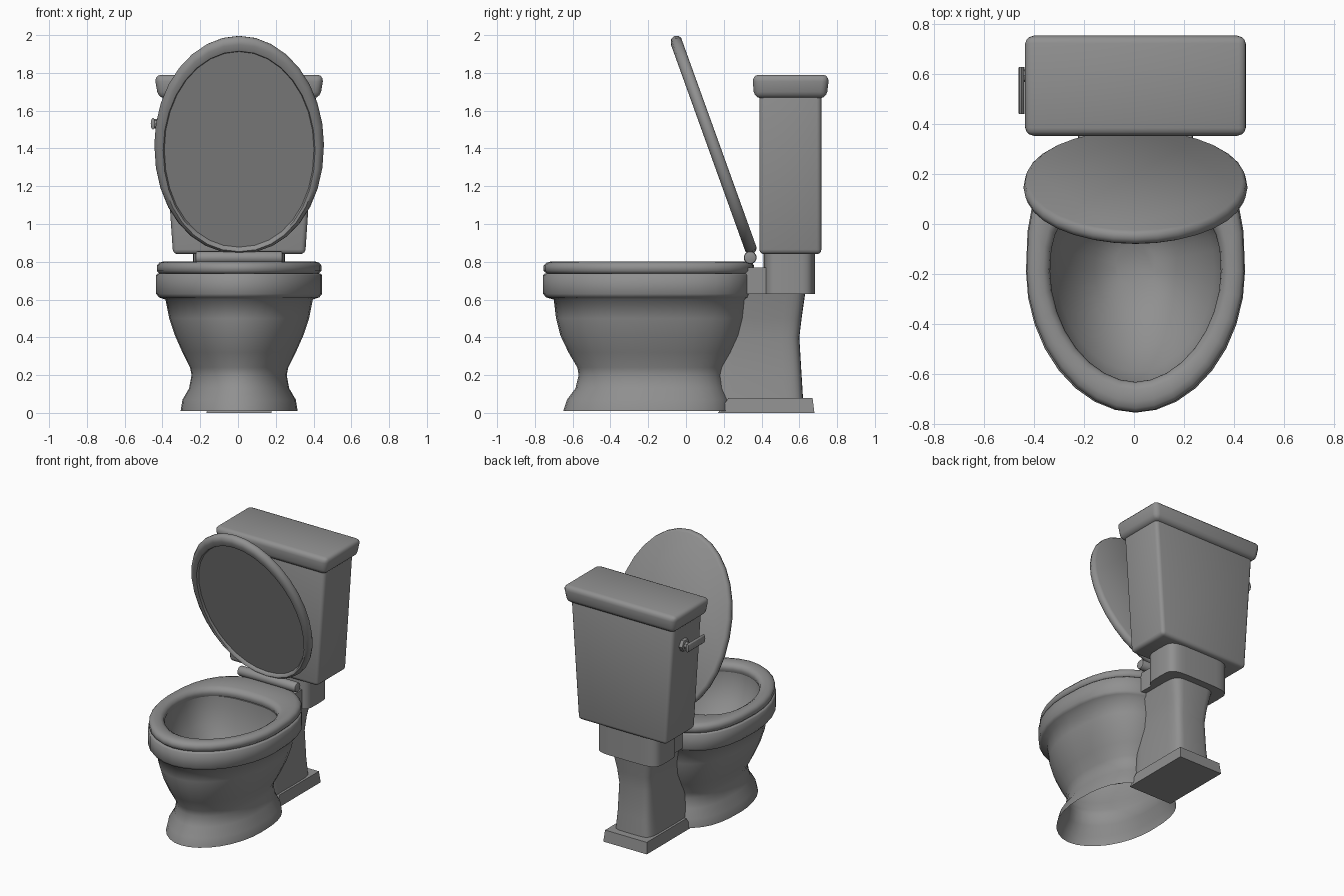
import bpy, bmesh, math
from mathutils import Matrix

if "Cube" in bpy.data.objects:
    bpy.data.objects.remove(bpy.data.objects["Cube"])

CX = 0.006   # shared centre line of all parts
GREY = bpy.data.materials.new("dark_grey")
GREY.diffuse_color = (0.28, 0.28, 0.28, 1)
GREY.use_nodes = True
GREY.node_tree.nodes["Principled BSDF"].inputs["Base Color"].default_value = GREY.diffuse_color


def finish(bm, name, angle=35):
    bmesh.ops.recalc_face_normals(bm, faces=bm.faces)
    me = bpy.data.meshes.new(name)
    bm.to_mesh(me)
    bm.free()
    me.materials.append(GREY)
    ob = bpy.data.objects.new(name, me)
    bpy.context.collection.objects.link(ob)
    bpy.ops.object.select_all(action='DESELECT')
    ob.select_set(True)
    bpy.context.view_layer.objects.active = ob
    bpy.ops.object.shade_smooth_by_angle(angle=math.radians(angle))
    return ob


def oval(half, front, back, back_pow=2.0, front_pow=2.0, mid=None, n=32):
    """Oval outline, widest at y=mid, squarer for higher powers."""
    if mid is None:
        mid = (front + back) / 2
    pts = []
    for i in range(n):
        t = 2 * math.pi * i / n
        c, s = math.cos(t), math.sin(t)
        p = 2 / (back_pow if s > 0 else front_pow)
        r = back - mid if s > 0 else mid - front
        pts.append((half * math.copysign(abs(c) ** p, c),
                    mid + r * math.copysign(abs(s) ** p, s)))
    return pts


def loft(name, rings, bp=2.0, fp=2.0, mid=None, cap_start=False, cap_end=False,
         loop=False, matrix=None, angle=35):
    """Rings are (z, half width, front y, back y)."""
    bm = bmesh.new()
    rows = [[bm.verts.new((x + CX, y, z)) for x, y in oval(h, f, b, bp, fp, mid)]
            for z, h, f, b in rings]
    pairs = list(zip(rows, rows[1:])) + ([(rows[-1], rows[0])] if loop else [])
    for r0, r1 in pairs:
        for i in range(len(r0)):
            j = (i + 1) % len(r0)
            bm.faces.new((r0[i], r0[j], r1[j], r1[i]))
    if cap_start:
        bm.faces.new(rows[0])
    if cap_end:
        bm.faces.new(rows[-1])
    if matrix:
        bm.transform(matrix)
    return finish(bm, name, angle)


def block(name, z0, z1, bottom, top, bevel=0.0):
    """Tapered box; bottom and top are (half width, front y, back y)."""
    bm = bmesh.new()
    rows = [[bm.verts.new((CX + sx * h, y, z)) for sx, y in
             ((-1, f), (1, f), (1, b), (-1, b))]
            for z, (h, f, b) in ((z0, bottom), (z1, top))]
    for i in range(4):
        j = (i + 1) % 4
        bm.faces.new((rows[0][i], rows[0][j], rows[1][j], rows[1][i]))
    bm.faces.new(rows[0])
    bm.faces.new(rows[1])
    if bevel:
        bmesh.ops.bevel(bm, geom=bm.edges[:], offset=bevel, segments=3,
                        profile=0.5, affect='EDGES')
    return finish(bm, name)


def rod(name, radius, length, axis, loc, sides=16, bevel=0.0):
    bm = bmesh.new()
    bmesh.ops.create_cone(bm, cap_ends=True, segments=sides, radius1=radius,
                          radius2=radius, depth=length)
    if bevel:
        edges = [e for e in bm.edges if abs(e.verts[0].co.z - e.verts[1].co.z) < 1e-5]
        bmesh.ops.bevel(bm, geom=edges, offset=bevel, segments=2, profile=0.5,
                        affect='EDGES')
    rot = Matrix.Rotation(math.pi / 2, 4, 'Y' if axis == 'X' else 'X')
    bm.transform(Matrix.Translation(loc) @ rot)
    return finish(bm, name)


# Bowl: open flared base, waist, overhanging rim and hollow interior
loft("bowl", [
    (0.01, 0.310, -0.650, 0.245), (0.07, 0.300, -0.630, 0.240),
    (0.13, 0.265, -0.585, 0.215), (0.20, 0.252, -0.568, 0.203),
    (0.24, 0.260, -0.575, 0.212), (0.32, 0.300, -0.622, 0.255),
    (0.41, 0.340, -0.665, 0.292), (0.50, 0.370, -0.688, 0.315),
    (0.600, 0.390, -0.700, 0.330), (0.612, 0.425, -0.742, 0.343),
    (0.630, 0.439, -0.756, 0.350), (0.73, 0.439, -0.756, 0.350),
    (0.738, 0.430, -0.747, 0.345), (0.738, 0.352, -0.645, 0.120),
    (0.66, 0.350, -0.640, 0.115), (0.55, 0.315, -0.590, 0.090),
    (0.44, 0.250, -0.500, 0.050), (0.34, 0.165, -0.370, -0.010),
    (0.29, 0.080, -0.240, -0.080)], bp=2.7, fp=1.95, mid=-0.19, cap_end=True, angle=75)

# Seat ring with rounded section
loft("seat", [
    (0.736, 0.420, -0.735, 0.345), (0.752, 0.436, -0.754, 0.360),
    (0.780, 0.436, -0.754, 0.360), (0.795, 0.423, -0.738, 0.350),
    (0.802, 0.400, -0.712, 0.325), (0.799, 0.370, -0.665, 0.160),
    (0.785, 0.348, -0.640, 0.130), (0.760, 0.342, -0.633, 0.120),
    (0.736, 0.350, -0.643, 0.130)], bp=2.6, fp=1.9, mid=-0.19, loop=True, angle=60)

# Raised lid: flat recessed panel on the underside, leaning over the bowl
tilt = Matrix.Translation((0, 0.146, 1.420)) @ Matrix.Rotation(math.radians(-70.2), 4, 'X')
loft("lid", [
    (-0.012, 0.396, -0.528, 0.572), (-0.028, 0.402, -0.536, 0.578),
    (-0.033, 0.420, -0.575, 0.590), (-0.022, 0.441, -0.602, 0.605),
    (0.000, 0.449, -0.611, 0.612), (0.020, 0.443, -0.605, 0.606),
    (0.030, 0.428, -0.590, 0.590)],
    bp=2.1, cap_start=True, cap_end=True, matrix=tilt, angle=48)

# Hinge bar behind the seat
rod("hinge", 0.034, 0.46, 'X', (CX, 0.34, 0.822), bevel=0.01)

# Rear pedestal and its foot
loft("pedestal", [
    (0.07, 0.150, 0.150, 0.620), (0.20, 0.138, 0.150, 0.612),
    (0.40, 0.133, 0.150, 0.600), (0.50, 0.143, 0.150, 0.612),
    (0.64, 0.172, 0.150, 0.632)], bp=6, fp=6, cap_start=True, cap_end=True)
block("foot", 0.0, 0.08, (0.172, 0.17, 0.68), (0.165, 0.225, 0.67))

# Shelf and round-cornered neck carrying the tank
loft("shelf", [(0.63, 0.205, 0.20, 0.50), (0.77, 0.205, 0.20, 0.50)],
     bp=8, fp=8, cap_start=True, cap_end=True)
loft("neck", [(0.63, 0.243, 0.41, 0.683), (0.86, 0.243, 0.41, 0.683)],
     bp=5, fp=5, cap_start=True, cap_end=True)

# Tank and tank cover
block("tank", 0.84, 1.69, (0.350, 0.388, 0.717), (0.408, 0.388, 0.717), 0.025)
block("tank_cover", 1.665, 1.79, (0.428, 0.362, 0.744), (0.449, 0.350, 0.759), 0.035)

# Flush handle on the left side
rod("handle_base", 0.045, 0.035, 'X', (-0.40, 0.595, 1.53), sides=6, bevel=0.005)
rod("handle_stem", 0.025, 0.06, 'X', (-0.425, 0.595, 1.53), sides=8)
lever = rod("handle_lever", 0.032, 0.19, 'Y', (0, 0, 0), sides=8, bevel=0.005)
lever.data.transform(Matrix.Translation((-0.450, 0.535, 1.53)) @ Matrix.Diagonal((0.38, 1, 1, 1)))
